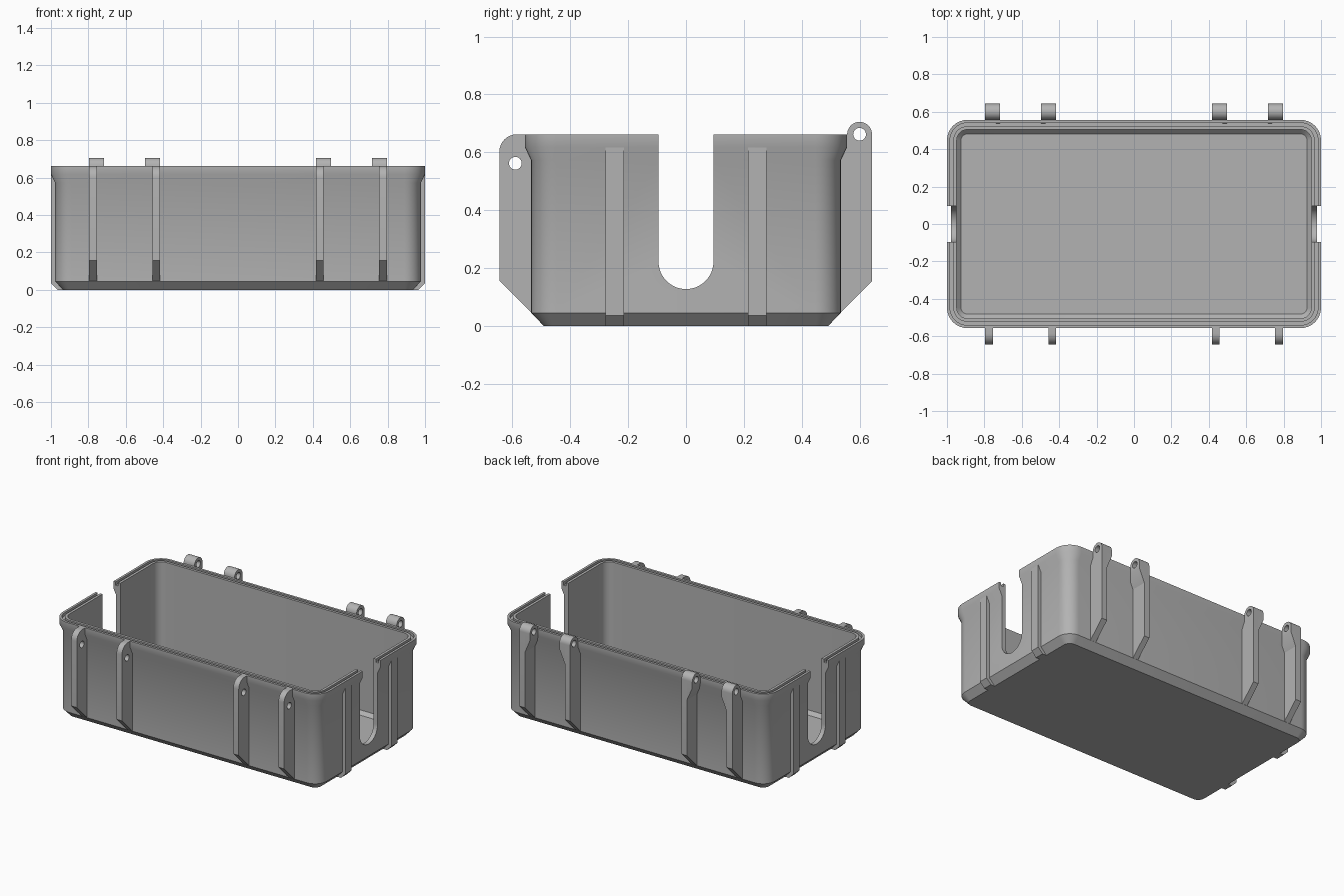
import bpy, bmesh, math
from mathutils import Vector

if "Cube" in bpy.data.objects:
    bpy.data.objects.remove(bpy.data.objects["Cube"])

grey = bpy.data.materials.new("grey plastic")
grey.diffuse_color = (0.45, 0.45, 0.45, 1)
grey.use_nodes = True
grey.node_tree.nodes["Principled BSDF"].inputs["Base Color"].default_value = grey.diffuse_color


def make_object(name, bm):
    bmesh.ops.recalc_face_normals(bm, faces=bm.faces)
    mesh = bpy.data.meshes.new(name)
    bm.to_mesh(mesh)
    bm.free()
    mesh.materials.append(grey)
    ob = bpy.data.objects.new(name, mesh)
    bpy.context.collection.objects.link(ob)
    return ob


def select_only(ob):
    bpy.ops.object.select_all(action='DESELECT')
    ob.select_set(True)
    bpy.context.view_layer.objects.active = ob


def smooth(ob):
    select_only(ob)
    bpy.ops.object.shade_smooth_by_angle(angle=math.radians(30))


def arc(cy, cz, r, a0, a1, n):
    """Points on an arc, angles in degrees."""
    angles = [math.radians(a0 + (a1 - a0) * i / n) for i in range(n + 1)]
    return [(cy + r * math.cos(a), cz + r * math.sin(a)) for a in angles]


def prism(name, pts, x0, x1, lift=None):
    """Extrude a (y, z) profile along x; lift reshapes z at the x1 end."""
    bm = bmesh.new()
    a = [bm.verts.new((x0, y, z)) for y, z in pts]
    b = [bm.verts.new((x1, y, lift(z) if lift else z)) for y, z in pts]
    bm.faces.new(a)
    bm.faces.new(b)
    for i in range(len(pts)):
        j = (i + 1) % len(pts)
        bm.faces.new((a[i], a[j], b[j], b[i]))
    return make_object(name, bm)


def cut(ob, cutter):
    mod = ob.modifiers.new("cut", 'BOOLEAN')
    mod.operation = 'DIFFERENCE'
    mod.solver = 'EXACT'
    mod.object = cutter
    select_only(ob)
    bpy.ops.object.modifier_apply(modifier=mod.name)
    bpy.data.objects.remove(cutter)


def drill(ob, y, z, r):
    cut(ob, prism("hole_cutter", arc(y, z, r, 0, 345, 23), -1.5, 1.5))


# Tray shell: rounded rectangle rings, (inset, height) from underside to inner floor
SECTION = [(0.065, 0), (0.022, 0.045), (0.022, 0.572), (0, 0.617), (0, 0.662),
           (0.016, 0.662), (0.016, 0.64), (0.034, 0.64), (0.034, 0.662),
           (0.052, 0.662), (0.052, 0.053), (0.075, 0.03)]
RADIUS, STEPS = 0.11, 8


def ring(bm, inset, z):
    r = RADIUS - inset
    verts = []
    for k, (sx, sy) in enumerate([(1, 1), (-1, 1), (-1, -1), (1, -1)]):
        cx, cy = sx * (1 - RADIUS), sy * (0.557 - RADIUS)
        for x, y in arc(cx, cy, r, 90 * k, 90 * k + 90, STEPS):
            verts.append(bm.verts.new((x, y, z)))
    return verts


bm = bmesh.new()
rings = [ring(bm, d, z) for d, z in SECTION]
for low, high in zip(rings, rings[1:]):
    for i in range(len(low)):
        j = (i + 1) % len(low)
        bm.faces.new((low[i], low[j], high[j], high[i]))
bm.faces.new(rings[0])
bm.faces.new(rings[-1])
tray = make_object("tray", bm)

# Round-bottomed slots through both end walls
cut(tray, prism("slot_cutter", arc(0, 0.222, 0.095, 180, 360, 24)
                + [(0.095, 0.9), (-0.095, 0.9)], -1.5, 1.5))
smooth(tray)

# Shared inner edge of the ribs, buried in the wall and under the rim
INNER = [(0.548, 0.61), (0.525, 0.565), (0.525, 0.05), (0.534, 0.045)]
LATCH = [(0.645, 0.156)] + arc(0.585, 0.602, 0.06, 0, 90, 8) + [(0.548, 0.662)] + INNER
HINGE = [(0.643, 0.154)] + arc(0.6, 0.662, 0.043, 0, 180, 16) + [(0.548, 0.64)] + INNER
KNUCKLE = arc(0.6, 0.662, 0.043, 0, 180, 16) + [(0.545, 0.655), (0.53, 0.53), (0.643, 0.53)]

for side in (-1, 1):
    for label, outer, inner, tip in (("outer", 0.797, 0.755, 0.717),
                                     ("inner", 0.417, 0.457, 0.497)):
        # Front latch rib with pin hole
        latch = prism(f"front_latch_rib_{label}", [(-y, z) for y, z in LATCH],
                      side * outer, side * inner)
        drill(latch, -0.59, 0.562, 0.022)
        smooth(latch)
        # Rear hinge rib, and the knuckle with sloped underside beside it
        hinge = prism(f"rear_hinge_rib_{label}", HINGE, side * outer, side * inner)
        knuckle = prism(f"rear_hinge_knuckle_{label}", KNUCKLE, side * inner, side * tip,
                        lambda z: 0.62 if z < 0.6 else z)
        for ob in (hinge, knuckle):
            drill(ob, 0.6, 0.662, 0.022)
            smooth(ob)

# Stiffening ribs on the end walls, either side of each slot
END_RIB = [(0.93, 0), (0.965, 0), (1.0, 0.035), (1.0, 0.617), (0.965, 0.617), (0.965, 0.045)]
for sx in (-1, 1):
    for sy in (-1, 1):
        bm = bmesh.new()
        near = [bm.verts.new((sx * x, sy * 0.215, z)) for x, z in END_RIB]
        face = bm.faces.new(near)
        out = bmesh.ops.extrude_face_region(bm, geom=[face])
        moved = [v for v in out["geom"] if isinstance(v, bmesh.types.BMVert)]
        bmesh.ops.translate(bm, verts=moved, vec=Vector((0, sy * 0.063, 0)))
        make_object("end_rib", bm)
